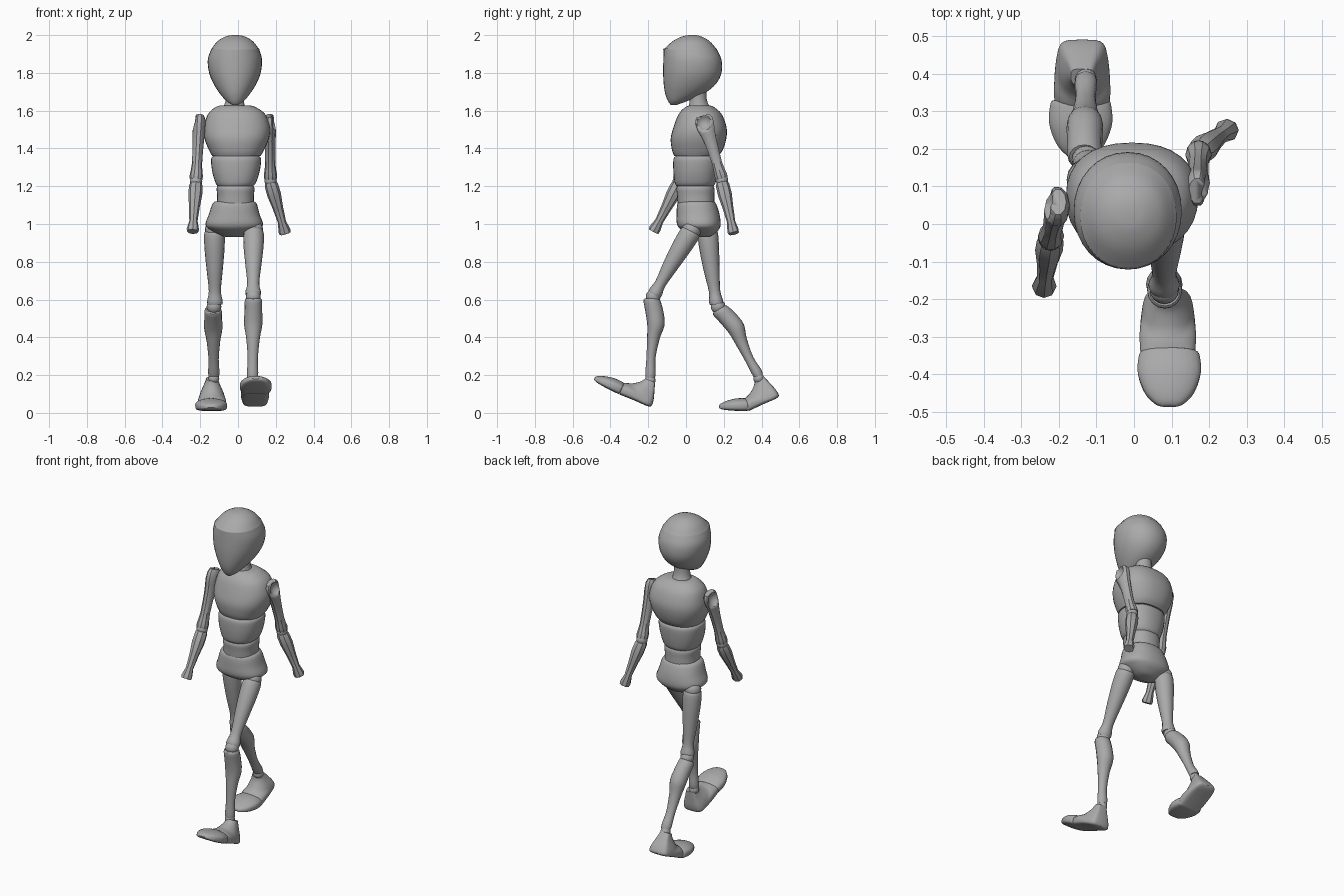
import bpy
import bmesh
from math import cos, sin, pi, radians, copysign
from mathutils import Vector

default = bpy.data.objects.get("Cube")
if default:
    bpy.data.objects.remove(default)

grey = bpy.data.materials.new("plain grey")
grey.use_nodes = True
COLOUR = (0.4, 0.4, 0.4, 1)
grey.diffuse_color = COLOUR
grey.node_tree.nodes["Principled BSDF"].inputs["Base Color"].default_value = COLOUR


def finish(name, bm, angle=35):
    """Turn a bmesh into a smooth-shaded grey object."""
    bmesh.ops.remove_doubles(bm, verts=bm.verts, dist=0.0002)
    bmesh.ops.recalc_face_normals(bm, faces=bm.faces)
    mesh = bpy.data.meshes.new(name)
    bm.to_mesh(mesh)
    bm.free()
    obj = bpy.data.objects.new(name, mesh)
    bpy.context.collection.objects.link(obj)
    mesh.materials.append(grey)
    bpy.ops.object.select_all(action='DESELECT')
    obj.select_set(True)
    bpy.context.view_layer.objects.active = obj
    bpy.ops.object.shade_smooth_by_angle(angle=radians(angle))
    return obj


def spline(rings, steps):
    """Pass a smooth curve through the rings (centre, across, along)."""
    out = []
    last = len(rings) - 1
    for i in range(last):
        a, b, c, d = (rings[min(max(i + k, 0), last)] for k in (-1, 0, 1, 2))
        for s in range(steps):
            t = s / steps
            out.append([b[k] + (c[k] - a[k]) * t / 2
                        + (a[k] * 2 - b[k] * 5 + c[k] * 4 - d[k]) * t * t / 2
                        + (b[k] * 3 - a[k] - c[k] * 3 + d[k]) * t ** 3 / 2
                        for k in range(len(b))])
    return out + [rings[last]]


def loft(name, rings, sides=32, steps=4, power=2.0, low_power=None, angle=35):
    """Skin superellipse rings; low_power squares off the negative side."""
    bm = bmesh.new()
    loops = []
    for centre, across, along in spline(rings, steps):
        loop = []
        for i in range(sides):
            c, s = cos(2 * pi * i / sides), sin(2 * pi * i / sides)
            e = 2 / (low_power if low_power and s < 0 else power)
            u, v = copysign(abs(c) ** e, c), copysign(abs(s) ** e, s)
            loop.append(bm.verts.new(centre + across * u + along * v))
        loops.append(loop)
    for a, b in zip(loops, loops[1:]):
        for i in range(sides):
            j = (i + 1) % sides
            bm.faces.new((a[i], a[j], b[j], b[i]))
    bm.faces.new(loops[0])
    bm.faces.new(loops[-1])
    return finish(name, bm, angle)


def body(name, slices, power=2.3):
    """Stack level slices: height, left and right edge, front and back edge."""
    rings = [[Vector(((x0 + x1) / 2, (y0 + y1) / 2, z)),
              Vector(((x1 - x0) / 2, 0, 0)),
              Vector((0, (y1 - y0) / 2, 0))] for z, x0, x1, y0, y1 in slices]
    return loft(name, rings, power=power)


def limb(name, start, end, profile, **options):
    """Run a profile (position, half width, front depth, back depth)."""
    start, end = Vector(start), Vector(end)
    axis = (end - start).normalized()
    side = (Vector((1, 0, 0)) - axis * axis.x).normalized()
    front = axis.cross(side)
    rings = [[start.lerp(end, t) + front * (f - b) / 2, side * w, front * (f + b) / 2]
             for t, w, f, b in profile]
    return loft(name, rings, **options)


def ball(name, centre, radius):
    bm = bmesh.new()
    bmesh.ops.create_uvsphere(bm, u_segments=16, v_segments=10, radius=radius)
    bmesh.ops.translate(bm, verts=bm.verts, vec=centre)
    return finish(name, bm)


def shoe(name, x, origin, pitch, sections):
    """Loft sections (back/sole point, front/top point, half width) along a pitched sole."""
    p = radians(pitch)
    forward = Vector((0, -cos(p), sin(p)))
    up = Vector((0, sin(p), cos(p)))
    base = Vector((x, *origin))
    rings = []
    for s0, h0, s1, h1, w in sections:
        low = base + forward * s0 + up * h0
        high = base + forward * s1 + up * h1
        rings.append([(low + high) / 2, Vector((w, 0, 0)), (high - low) / 2])
    loft(name, rings, low_power=4.5, sides=24)
    return forward, base


# Head, with a doubled slice as the sharp brow
brow = (1.925, -.142, .112, -.118, .163)
body("head", [
    (2.0, -.03, 0, .02, .05), (1.993, -.065, .035, -.02, .08),
    (1.968, -.108, .078, -.07, .125), brow, brow,
    (1.87, -.16, .127, -.12, .188), (1.8, -.153, .12, -.121, .188),
    (1.74, -.128, .096, -.118, .157), (1.69, -.096, .064, -.11, .095),
    (1.65, -.06, .03, -.095, .005), (1.63, -.03, 0, -.08, -.05)], power=2.1)

# Neck and trunk blocks
body("neck", [(1.74, -.065, .03, .01, .11), (1.66, -.065, .03, .02, .11),
              (1.61, -.08, .04, .01, .13)], power=2)
body("chest", [
    (1.628, -.09, .06, .02, .125), (1.618, -.12, .095, -.005, .15),
    (1.58, -.16, .145, -.04, .19), (1.51, -.18, .17, -.067, .215),
    (1.45, -.177, .163, -.081, .213), (1.39, -.153, .137, -.074, .194),
    (1.36, -.136, .12, -.062, .17)])
body("ribs", [
    (1.362, -.125, .105, -.05, .155), (1.345, -.142, .122, -.066, .172),
    (1.28, -.137, .115, -.067, .168), (1.22, -.12, .096, -.06, .157),
    (1.2, -.108, .08, -.05, .145)])
body("waist", [
    (1.21, -.1, .075, -.035, .14), (1.19, -.113, .087, -.05, .15),
    (1.15, -.11, .084, -.047, .15), (1.1, -.112, .084, -.043, .15)])
body("pelvis", [
    (1.12, -.12, .085, -.03, .145), (1.105, -.136, .1, -.046, .16),
    (1.05, -.155, .115, -.05, .178), (.995, -.172, .132, -.047, .183),
    (.965, -.14, .1, -.02, .17), (.94, -.09, .055, .03, .14),
    (.93, -.06, .025, .05, .12)])

# Shared limb profiles
THIGH = [(0, .045, .045, .045), (.05, .054, .054, .054), (.25, .053, .054, .05),
         (.55, .042, .045, .038), (.82, .032, .032, .028), (.95, .041, .038, .036),
         (1, .04, .035, .035)]
SHIN = [(0, .04, .038, .038), (.03, .046, .045, .046), (.16, .047, .034, .062),
        (.33, .048, .022, .07), (.5, .036, .021, .046), (.75, .027, .022, .026),
        (.93, .03, .026, .029), (1, .028, .025, .025)]
UPPER_ARM = [(-.04, .022, .036, .036), (.03, .032, .05, .05), (.16, .034, .05, .046),
             (.35, .03, .036, .036), (.75, .027, .028, .028), (.93, .035, .035, .035),
             (1, .033, .033, .033)]
FOREARM = [(0, .03, .03, .03), (.06, .036, .036, .036), (.25, .037, .036, .038),
           (.5, .028, .027, .03), (.78, .022, .021, .023), (.95, .033, .031, .031),
           (1, .03, .028, .028)]
HEEL = [(.03, .13, .085, .13, .03), (.015, .085, .1, .108, .042),
        (0, .03, .13, .085, .06), (.01, 0, .15, .076, .068),
        (.09, 0, .168, .07, .075), (.18, 0, .185, .063, .073)]
TOE = [(.004, .004, .004, .056, .07), (.012, 0, .012, .066, .08),
       (.065, 0, .065, .066, .084), (.12, .004, .115, .054, .066),
       (.15, .01, .147, .04, .04), (.16, .018, .158, .03, .02)]

# Joint positions of the stride
legs = {
    "left": dict(hip=(.083, .03, .965), knee=(.08, -.168, .625), shin=(.082, -.18, .605),
                 ankle=(.077, -.19, .185), x=.09, heel=(-.185, .03), pitch=22, toe=25),
    "right": dict(hip=(-.125, .113, .965), knee=(-.122, .162, .575), shin=(-.132, .178, .55),
                  ankle=(-.128, .385, .195), x=-.138, heel=(.495, .086), pitch=-25, toe=0),
}
arms = {
    "left": dict(shoulder=(.168, .092, 1.56), elbow=(.172, .19, 1.24),
                 hand=(.25, .252, .95), out=1),
    "right": dict(shoulder=(-.203, .055, 1.56), elbow=(-.222, -.038, 1.235),
                  hand=(-.24, -.172, .96), out=-1),
}

for side, leg in legs.items():
    hip, knee, shin, ankle = (Vector(leg[k]) for k in ("hip", "knee", "shin", "ankle"))
    ball(side + "_hip_joint", hip + Vector((0, 0, .005)), .05)
    limb(side + "_thigh", hip, knee, THIGH, sides=16, steps=3)
    ball(side + "_knee_joint", (knee + shin) / 2, .039)
    limb(side + "_shin", shin, ankle, SHIN, sides=16, steps=3)
    ball(side + "_ankle_joint", ankle - Vector((0, 0, .012)), .029)
    forward, base = shoe(side + "_heel", leg["x"], leg["heel"], leg["pitch"], HEEL)
    hinge = base + forward * .178
    shoe(side + "_toe", leg["x"] + .004 * copysign(1, leg["x"]), hinge.yz, leg["toe"], TOE)

for side, arm in arms.items():
    shoulder, elbow, hand = (Vector(arm[k]) for k in ("shoulder", "elbow", "hand"))
    upper = limb(side + "_upper_arm", shoulder, elbow, UPPER_ARM, sides=10, steps=2)
    # Scooped shoulder cup on the outer face
    scoop = ball("shoulder_cutter", shoulder + Vector((arm["out"] * .047, 0, -.02)), .048)
    cut = upper.modifiers.new("cup", 'BOOLEAN')
    cut.operation = 'DIFFERENCE'
    cut.object = scoop
    bpy.context.view_layer.objects.active = upper
    bpy.ops.object.modifier_apply(modifier=cut.name)
    bpy.data.objects.remove(scoop)
    ball(side + "_elbow_joint", elbow - Vector((0, 0, .008)), .033)
    limb(side + "_forearm", elbow - Vector((0, 0, .018)), hand, FOREARM, sides=8, steps=1)
